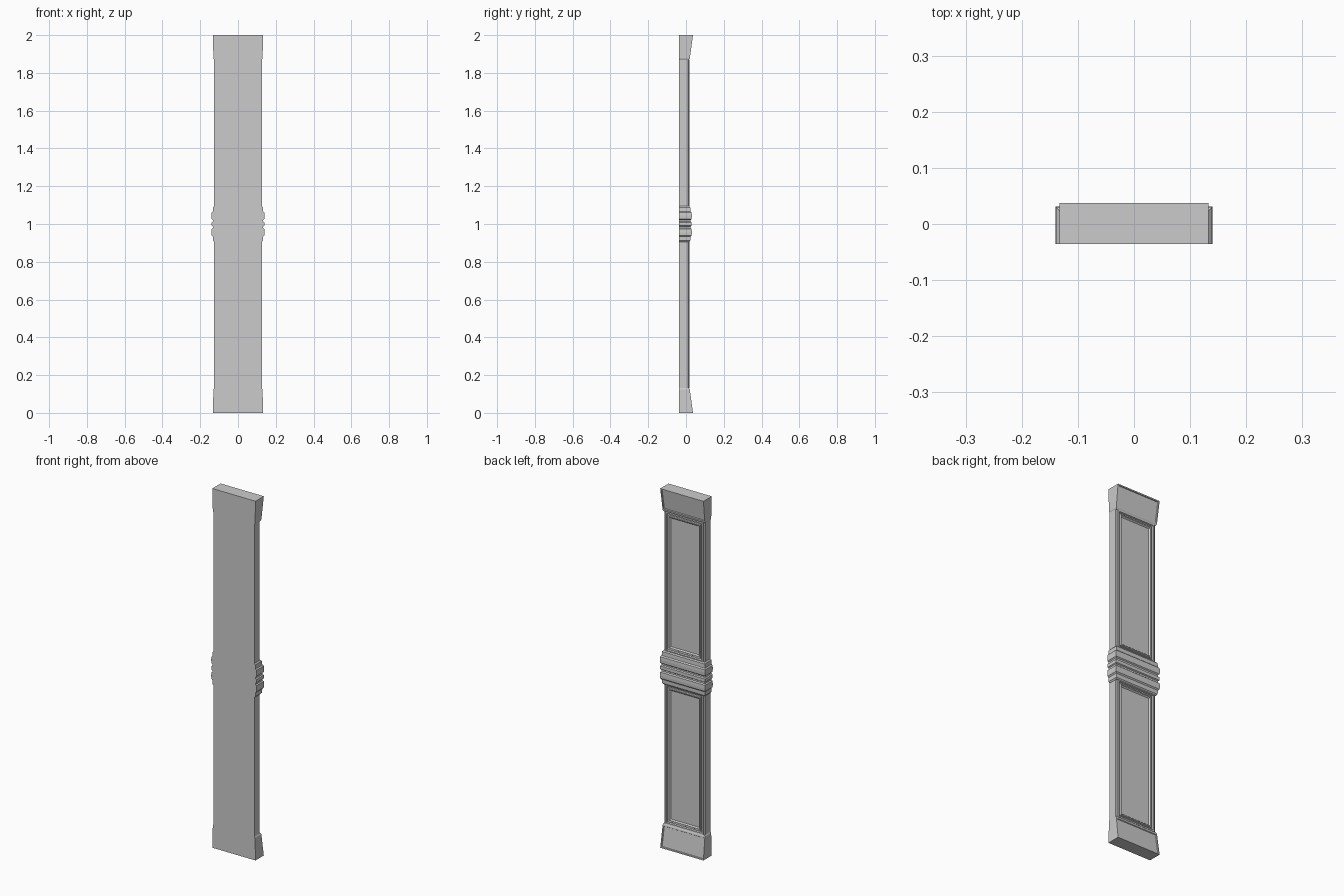
import bpy, bmesh

if "Cube" in bpy.data.objects:
    bpy.data.objects.remove(bpy.data.objects["Cube"])

BACK, FRONT, HALF = -0.036, 0.018, 0.126


def loft(name, rings, inset_front=False, flip=False):
    """Skin four-point rings, cap both ends; optionally mirror about z = 1."""
    bm = bmesh.new()
    loops = []
    for ring in rings:
        loops.append([bm.verts.new((x, y, 2 - z if flip else z)) for x, y, z in ring])
    for a, b in zip(loops, loops[1:]):
        for i in range(4):
            j = (i + 1) % 4
            bm.faces.new((a[i], a[j], b[j], b[i]))
    bm.faces.new(loops[0])
    bm.faces.new(loops[-1])
    bmesh.ops.recalc_face_normals(bm, faces=bm.faces)
    if inset_front:
        # sunken field on the sloping face
        face = max(bm.faces, key=lambda f: f.normal.y)
        bmesh.ops.inset_region(bm, faces=[face], thickness=0.009)
        bmesh.ops.inset_region(bm, faces=[face], thickness=0.003, depth=-0.004)
    mesh = bpy.data.meshes.new(name)
    bm.to_mesh(mesh)
    bm.free()
    obj = bpy.data.objects.new(name, mesh)
    bpy.context.collection.objects.link(obj)
    return obj


def level(half, front, z):
    """Horizontal ring with the flat back."""
    return [(-half, BACK, z), (half, BACK, z), (half, front, z), (-half, front, z)]


def upright(inset, y, z0=0.122, z1=0.918):
    """Vertical ring, inset from the shaft outline."""
    x, lo, hi = HALF - inset, z0 + inset, z1 - inset
    return [(-x, y, lo), (x, y, lo), (x, y, hi), (-x, y, hi)]


# Shaft panel: moulding steps as (inset, y)
moulding = [(0, BACK), (0, 0.010), (0.007, 0.012), (0.009, FRONT), (0.017, FRONT),
            (0.020, 0.011), (0.025, 0.011), (0.028, 0.016), (0.034, 0.016),
            (0.040, 0.009)]
# Flared end block
block = [level(0.133, 0.037, 0), level(0.130, 0.020, 0.124),
         level(HALF, 0.016, 0.132)]

for label, flip in (("lower", False), ("upper", True)):
    loft(label + "_panelled_shaft", [upright(i, y) for i, y in moulding], flip=flip)
    loft(label + "_end_block", block, inset_front=True, flip=flip)

# Central band: half profile as (projection, z), mirrored about z = 1
half_profile = [(0.000, 0.905), (0.006, 0.912), (0.007, 0.934), (0.013, 0.940),
                (0.014, 0.955), (0.013, 0.974), (0.007, 0.979), (0.007, 0.987),
                (0.013, 0.991)]
profile = half_profile + [(d, 2 - z) for d, z in reversed(half_profile)]
loft("central_band", [level(HALF + d, 0.017 + d, z) for d, z in profile])
